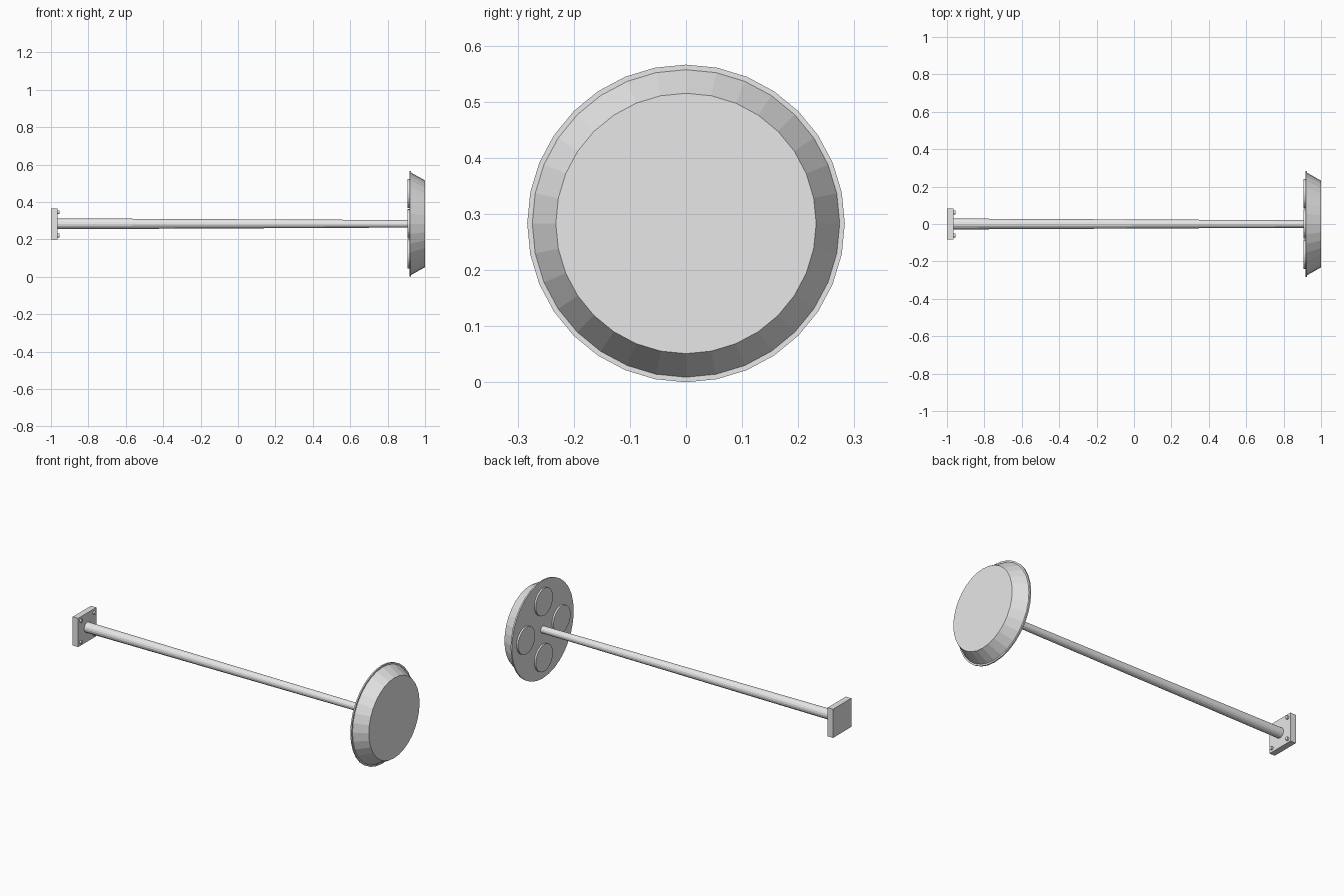
import bpy, bmesh, math
from mathutils import Matrix, Vector

if "Cube" in bpy.data.objects:
    bpy.data.objects.remove(bpy.data.objects["Cube"])

ZC = 0.283  # height of the long axis

grey = bpy.data.materials.new("light grey")
grey.diffuse_color = (0.8, 0.8, 0.8, 1)
grey.use_nodes = True
grey.node_tree.nodes["Principled BSDF"].inputs["Base Color"].default_value = grey.diffuse_color


def finish(name, bm):
    bmesh.ops.recalc_face_normals(bm, faces=bm.faces)
    me = bpy.data.meshes.new(name)
    bm.to_mesh(me)
    bm.free()
    me.materials.append(grey)
    ob = bpy.data.objects.new(name, me)
    bpy.context.collection.objects.link(ob)
    return ob


def lathe_x(name, profile, sides, y=0.0, z=0.0):
    """Closed solid turned about the x axis from (x, radius) points."""
    bm = bmesh.new()
    rings = []
    for x, r in profile:
        ring = []
        for i in range(sides):
            a = 2 * math.pi * i / sides
            ring.append(bm.verts.new((x, y + r * math.sin(a), ZC + z + r * math.cos(a))))
        rings.append(ring)
    for a, b in zip(rings, rings[1:]):
        for i in range(sides):
            j = (i + 1) % sides
            bm.faces.new((a[i], a[j], b[j], b[i]))
    bm.faces.new(rings[0])
    bm.faces.new(rings[-1])
    return finish(name, bm)


# square mounting plate
bm = bmesh.new()
bmesh.ops.create_cube(bm, size=1, matrix=Matrix.Translation(Vector((-0.9825, 0, ZC)))
                      @ Matrix.Diagonal((0.035, 0.166, 0.166, 1)))
finish("mounting_plate", bm)

# four bolts in the plate corners
for sy in (-1, 1):
    for sz in (-1, 1):
        lathe_x("bolt", [(-0.97, 0.01), (-0.955, 0.01)], 12, sy * 0.062, sz * 0.062)

# tapered pole
lathe_x("pole", [(-0.97, 0.029), (0.92, 0.02)], 16)

# round head with a thin rim and a sloping side
lathe_x("head", [(0.917, 0.283), (0.925, 0.283), (0.925, 0.274), (1.0, 0.232)], 32)

# four raised discs on the back of the head
for k in range(4):
    a = k * math.pi / 2
    lathe_x("back_disc", [(0.907, 0.078), (0.92, 0.078)], 32,
            0.162 * math.sin(a), 0.162 * math.cos(a))
